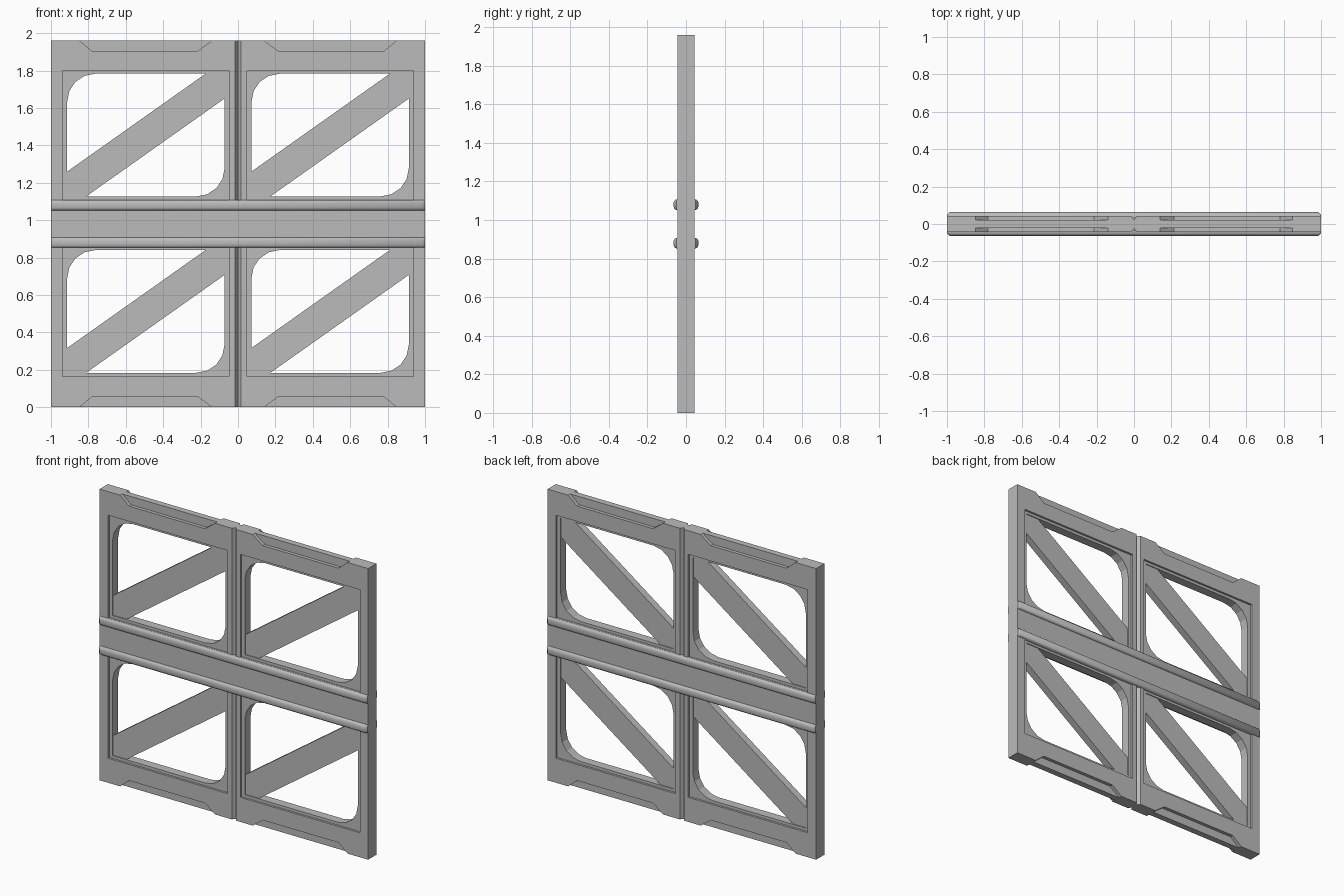
import bpy, bmesh, math

if "Cube" in bpy.data.objects:
    bpy.data.objects.remove(bpy.data.objects["Cube"], do_unlink=True)

# One flat grey
grey = bpy.data.materials.new("plain_grey")
grey.use_nodes = True
grey.diffuse_color = (0.5, 0.5, 0.5, 1)
grey.node_tree.nodes["Principled BSDF"].inputs["Base Color"].default_value = (0.5, 0.5, 0.5, 1)

HALF = 0.044      # half thickness of the frame
TOP = 1.96
BAY_X, BAY_Z = 0.985, 0.943   # spacing between bays


def loft(bm, sections):
    """Skin equal-length closed sections and cap both ends."""
    rings = [[bm.verts.new(p) for p in s] for s in sections]
    n = len(rings[0])
    for a, b in zip(rings, rings[1:]):
        for i in range(n):
            j = (i + 1) % n
            bm.faces.new((a[i], a[j], b[j], b[i]))
    bm.faces.new(rings[0][::-1])
    bm.faces.new(rings[-1])


def slab(bm, outline, y0, y1):
    """Extrude an x-z outline through the thickness."""
    loft(bm, [[(x, y, z) for x, z in outline] for y in (y0, y1)])


def rect(x0, x1, z0, z1):
    return [(x0, z0), (x1, z0), (x1, z1), (x0, z1)]


def finish(name, bm):
    bmesh.ops.recalc_face_normals(bm, faces=bm.faces[:])
    mesh = bpy.data.meshes.new(name)
    bm.to_mesh(mesh)
    bm.free()
    mesh.materials.append(grey)
    obj = bpy.data.objects.new(name, mesh)
    bpy.context.collection.objects.link(obj)
    return obj


def carve(obj, cutter):
    """Subtract the cutter, bake the result and drop the cutter."""
    mod = obj.modifiers.new("cut", "BOOLEAN")
    mod.operation, mod.solver, mod.object = "DIFFERENCE", "EXACT", cutter
    cutter.hide_render = True
    bpy.context.view_layer.objects.active = obj
    bpy.ops.object.modifier_apply(modifier=mod.name)
    bpy.data.objects.remove(cutter, do_unlink=True)


def opening(x0, x1, z0, z1, r=0.15, steps=4):
    """Rectangle with two opposite corners rounded."""
    pts = [(x0, z0)]
    for cx, cz, start in ((x1 - r, z0 + r, -90), (x0 + r, z1 - r, 90)):
        for i in range(steps + 1):
            a = math.radians(start + 90 * i / steps)
            pts.append((cx + r * math.cos(a), cz + r * math.sin(a)))
        if start < 0:
            pts.append((x1, z1))
    return pts


# Main frame with bay holes, edge notches and centre grooves
bm = bmesh.new()
slab(bm, rect(-1, 1, 0, TOP), -HALF, HALF)
frame = finish("main_frame", bm)

bm = bmesh.new()
for i in (0, 1):
    for j in (0, 1):
        dx, dz = i * BAY_X, j * BAY_Z
        slab(bm, rect(-0.937 + dx, -0.047 + dx, 0.165 + dz, 0.858 + dz), -0.2, 0.2)
for side in (-1, 1):
    for sx in (-1, 1):
        notch = [(0.12, -0.015), (0.215, 0.056), (0.78, 0.056), (0.865, -0.015)]
        for flip in (False, True):
            pts = [(sx * x, TOP - z if flip else z) for x, z in notch]
            slab(bm, pts, side * 0.021, side * 0.1)
    for z0, z1 in ((-0.1, 0.88), (1.08, TOP + 0.1)):
        vee = [(0, 0.022), (0.018, HALF + 0.004), (-0.018, HALF + 0.004)]
        loft(bm, [[(x, side * y, z) for x, y in vee] for z in (z0, z1)])
carve(frame, finish("frame_cutter", bm))

# Recessed panels with rounded openings, and diagonal struts
for i, across in enumerate(("right", "left")):
    for j, level in enumerate(("lower", "upper")):
        dx, dz = i * BAY_X, j * BAY_Z
        bm = bmesh.new()
        slab(bm, rect(-0.95 + dx, -0.035 + dx, 0.155 + dz, 0.87 + dz), -0.03, 0.03)
        panel = finish(f"{level}_{across}_panel", bm)
        bm = bmesh.new()
        slab(bm, opening(-0.913 + dx, -0.072 + dx, 0.184 + dz, 0.84 + dz), -0.2, 0.2)
        carve(panel, finish("opening_cutter", bm))

        bm = bmesh.new()
        strut = [(-0.92, 0.178), (-0.82, 0.178), (-0.065, 0.712),
                 (-0.065, 0.846), (-0.165, 0.846), (-0.92, 0.312)]
        slab(bm, [(x + dx, z + dz) for x, z in strut], -0.024, 0.024)
        finish(f"{level}_{across}_strut", bm)

# Rounded horizontal rails with tapered ends, on both faces
for side, face in ((-1, "front"), (1, "back")):
    for z, level in ((0.88, "lower"), (1.08, "upper")):
        bm = bmesh.new()
        sections = []
        for x, rise in ((-1, 0.3), (-0.985, 1), (0.985, 1), (1, 0.3)):
            profile = [(-0.01, -0.027), (0.008, -0.027), (0.016, -0.021), (0.02, -0.012),
                       (0.02, 0.012), (0.016, 0.021), (0.008, 0.027), (-0.01, 0.027)]
            sections.append([(x, side * (HALF + (y * rise if y > 0 else y)), z + h)
                             for y, h in profile])
        loft(bm, sections)
        rail = finish(f"{level}_{face}_rail", bm)
        bpy.ops.object.select_all(action="DESELECT")
        rail.select_set(True)
        bpy.context.view_layer.objects.active = rail
        bpy.ops.object.shade_smooth_by_angle(angle=math.radians(40))
